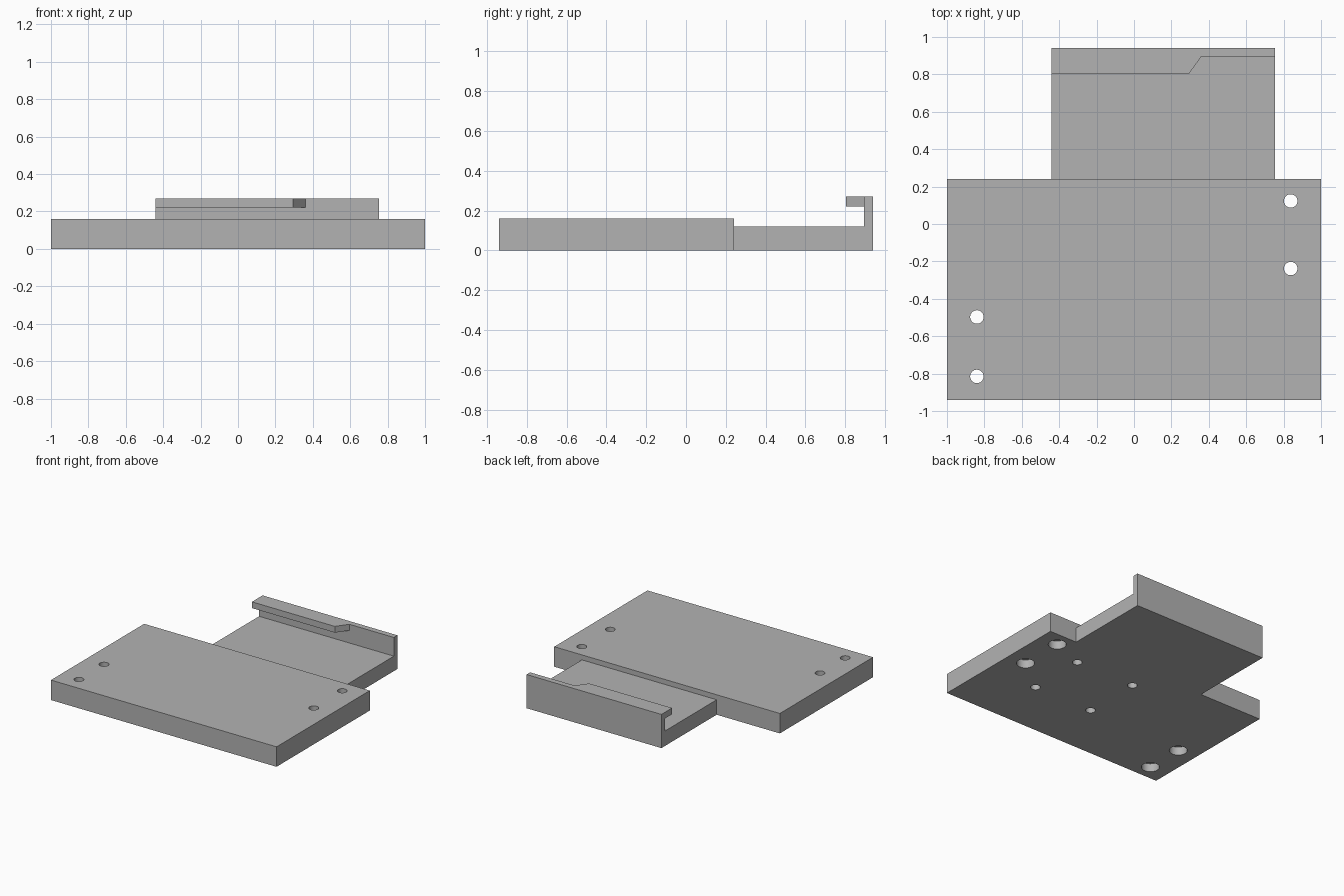
import bpy
import bmesh
from mathutils import Vector

cube = bpy.data.objects.get("Cube")
if cube:
    bpy.data.objects.remove(cube, do_unlink=True)

grey = bpy.data.materials.new("plain grey")
grey.use_nodes = True
grey.diffuse_color = (0.45, 0.45, 0.45, 1)
grey.node_tree.nodes["Principled BSDF"].inputs["Base Color"].default_value = grey.diffuse_color


def prism(name, outline, shift):
    """Extrude a closed outline of 3D points along a vector."""
    bm = bmesh.new()
    face = bm.faces.new([bm.verts.new(p) for p in outline])
    new = bmesh.ops.extrude_face_region(bm, geom=[face])["geom"]
    bmesh.ops.translate(bm, vec=Vector(shift),
                        verts=[v for v in new if isinstance(v, bmesh.types.BMVert)])
    bmesh.ops.recalc_face_normals(bm, faces=bm.faces[:])
    mesh = bpy.data.meshes.new(name)
    bm.to_mesh(mesh)
    bm.free()
    obj = bpy.data.objects.new(name, mesh)
    mesh.materials.append(grey)
    bpy.context.collection.objects.link(obj)
    return obj


def combine(target, tool, operation):
    """Apply a boolean to the target and remove the tool."""
    mod = target.modifiers.new(operation, "BOOLEAN")
    mod.operation, mod.solver, mod.object = operation, "EXACT", tool
    bpy.context.view_layer.objects.active = target
    bpy.ops.object.modifier_apply(modifier=mod.name)
    bpy.data.objects.remove(tool, do_unlink=True)


def drill(target, x, y, radius, bottom, top):
    bpy.ops.mesh.primitive_cylinder_add(vertices=48, radius=radius, depth=top - bottom,
                                        location=(x, y, (bottom + top) / 2))
    cutter = bpy.context.object
    cutter.hide_render = True
    cutter.data.materials.append(grey)
    combine(target, cutter, "DIFFERENCE")


# Main plate
BACK, JOIN, THICK = 0.94, 0.24, 0.16
plate = prism("mounting_plate",
              [(-1, -BACK, 0), (1, -BACK, 0), (1, JOIN, 0), (-1, JOIN, 0)], (0, 0, THICK))

# Rear tray with upright back wall, as one side profile
LEFT, RIGHT, WALL = -0.44, 0.755, 0.895
profile = [(0.1, 0), (BACK, 0), (BACK, 0.27), (WALL, 0.27), (WALL, 0.12), (0.1, 0.12)]
tray = prism("rear_tray", [(LEFT, y, z) for y, z in profile], (RIGHT - LEFT, 0, 0))
combine(plate, tray, "UNION")

# Overhanging lip with a slanted end
lip = [(LEFT, 0.92), (LEFT, 0.805), (0.295, 0.805), (0.36, WALL), (0.36, 0.92)]
lip = prism("retaining_lip", [(x, y, 0.22) for x, y in lip], (0, 0, 0.05))
combine(plate, lip, "UNION")

# Through holes, counterbored from below
for x, y in [(0.838, 0.123), (0.838, -0.238), (-0.84, -0.497), (-0.84, -0.815)]:
    drill(plate, x, y, 0.036, -0.1, 0.3)
    drill(plate, x, y, 0.066, -0.1, 0.067)

# Blind screw holes in the underside
for x in (0.03, 0.557):
    for y in (0.017, -0.46):
        drill(plate, x, y, 0.036, -0.1, 0.11)

# Smooth hole walls, keep edges sharp
bpy.ops.object.select_all(action="DESELECT")
plate.select_set(True)
bpy.context.view_layer.objects.active = plate
bpy.ops.object.shade_smooth_by_angle()
